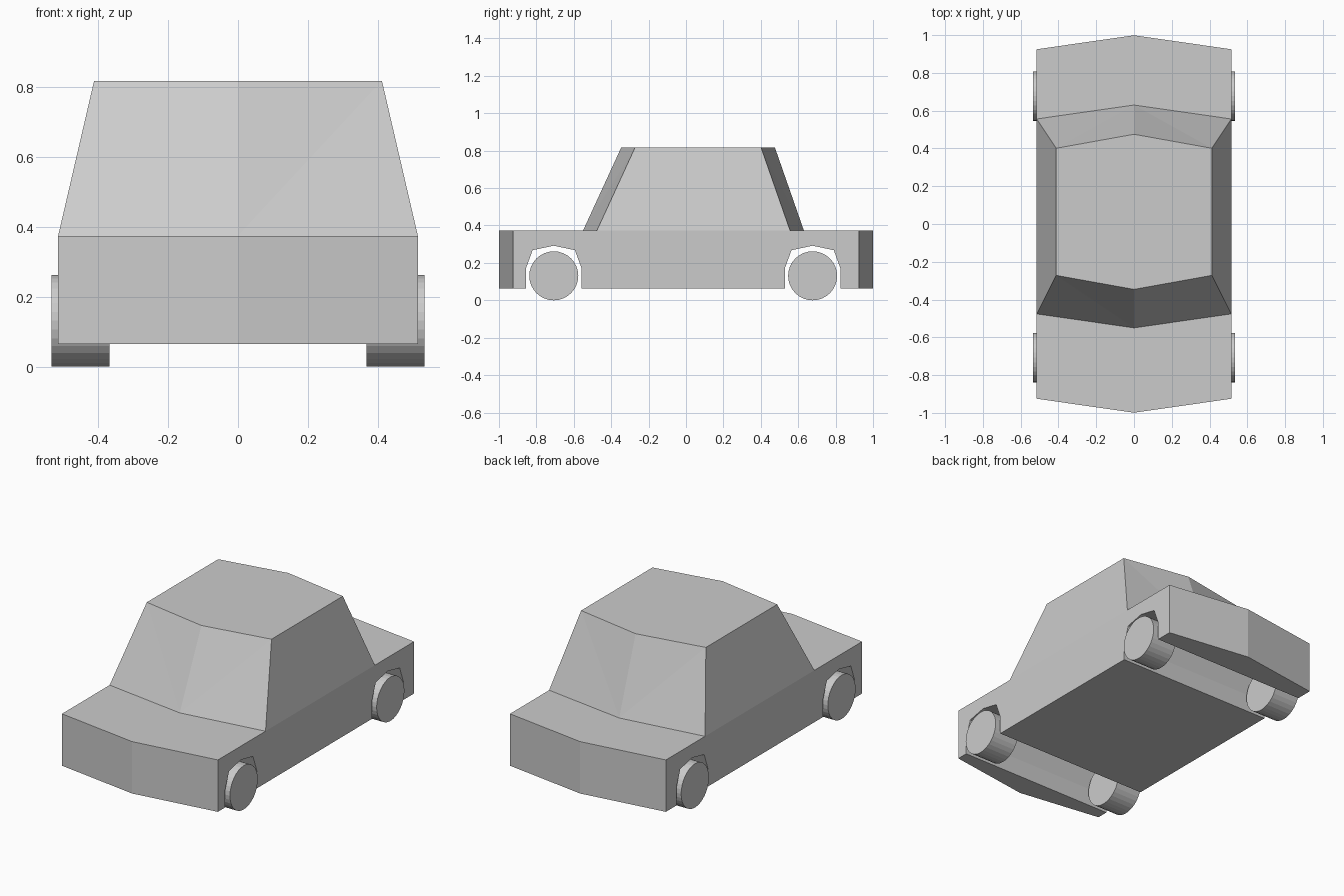
import bpy
import bmesh
import math
from mathutils import Matrix, Vector

cube = bpy.data.objects.get("Cube")
if cube:
    bpy.data.objects.remove(cube, do_unlink=True)

HALF_WIDTH, ROOF_HALF_WIDTH = 0.515, 0.412
BOTTOM, DECK, ROOF = 0.064, 0.374, 0.818
BOW = 0.074                        # how far the ends bulge at the centreline
AXLES = (-0.707, 0.677)
RADIUS = 0.131

grey = bpy.data.materials.new("plain grey")
grey.use_nodes = True
colour = (0.6, 0.6, 0.6, 1)
grey.diffuse_color = colour
grey.node_tree.nodes["Principled BSDF"].inputs["Base Color"].default_value = colour


def finish(bm, name):
    bmesh.ops.recalc_face_normals(bm, faces=bm.faces)
    mesh = bpy.data.meshes.new(name)
    bm.to_mesh(mesh)
    bm.free()
    mesh.materials.append(grey)
    obj = bpy.data.objects.new(name, mesh)
    bpy.context.collection.objects.link(obj)
    return obj


def arch(axle):
    """Wheel arch outline, front to back."""
    side = [(0.149, BOTTOM), (0.149, 0.17), (0.113, 0.268)]
    return ([(axle - y, z) for y, z in side] + [(axle, 0.292)]
            + [(axle + y, z) for y, z in reversed(side)])


# Body: side outline lofted over three stations, with arches running across
bm = bmesh.new()
rings, roofs = [], []
for x, bow in ((-1, 0), (0, BOW), (1, 0)):
    outline = ([(-0.925 - bow, BOTTOM)] + arch(AXLES[0]) + arch(AXLES[1])
               + [(0.925 + bow, BOTTOM), (0.925 + bow, DECK),
                  (0.556 + bow, DECK), (-0.476 - bow, DECK),
                  (-0.925 - bow, DECK)])
    rings.append([bm.verts.new((x * HALF_WIDTH, y, z)) for y, z in outline])
    roofs.append([bm.verts.new((x * ROOF_HALF_WIDTH, y, ROOF))
                  for y in (0.401 + bow, -0.272 - bow)])

count = len(rings[0])
cabin_back, cabin_front = count - 3, count - 2
for a, b in zip(rings, rings[1:]):
    for i in range(count):
        j = (i + 1) % count
        if i != cabin_back:        # open under the cabin
            bm.faces.new((a[i], a[j], b[j], b[i]))
for ring in (rings[0], rings[2]):
    bm.faces.new(ring)

# Cabin: roof, sides, and bent front and rear screens
bm.faces.new([r[0] for r in roofs] + [r[1] for r in reversed(roofs)])
for side in (0, 2):
    ring, roof = rings[side], roofs[side]
    bm.faces.new((ring[cabin_back], ring[cabin_front], roof[1], roof[0]))
    for end, base in enumerate((cabin_back, cabin_front)):
        middle = rings[1][base]
        bm.faces.new((ring[base], middle, roof[end]))
        bm.faces.new((middle, roofs[1][end], roof[end]))
finish(bm, "car_body")

# Wheels
for end, y in zip(("front", "rear"), AXLES):
    for side, sign in (("right", -1), ("left", 1)):
        bm = bmesh.new()
        bmesh.ops.create_cone(bm, cap_ends=True, segments=32, radius1=RADIUS,
                              radius2=RADIUS, depth=0.165,
                              matrix=Matrix.Rotation(math.pi / 2, 4, "Y"))
        wheel = finish(bm, f"{end}_{side}_wheel")
        wheel.location = Vector((sign * 0.451, y, RADIUS))
